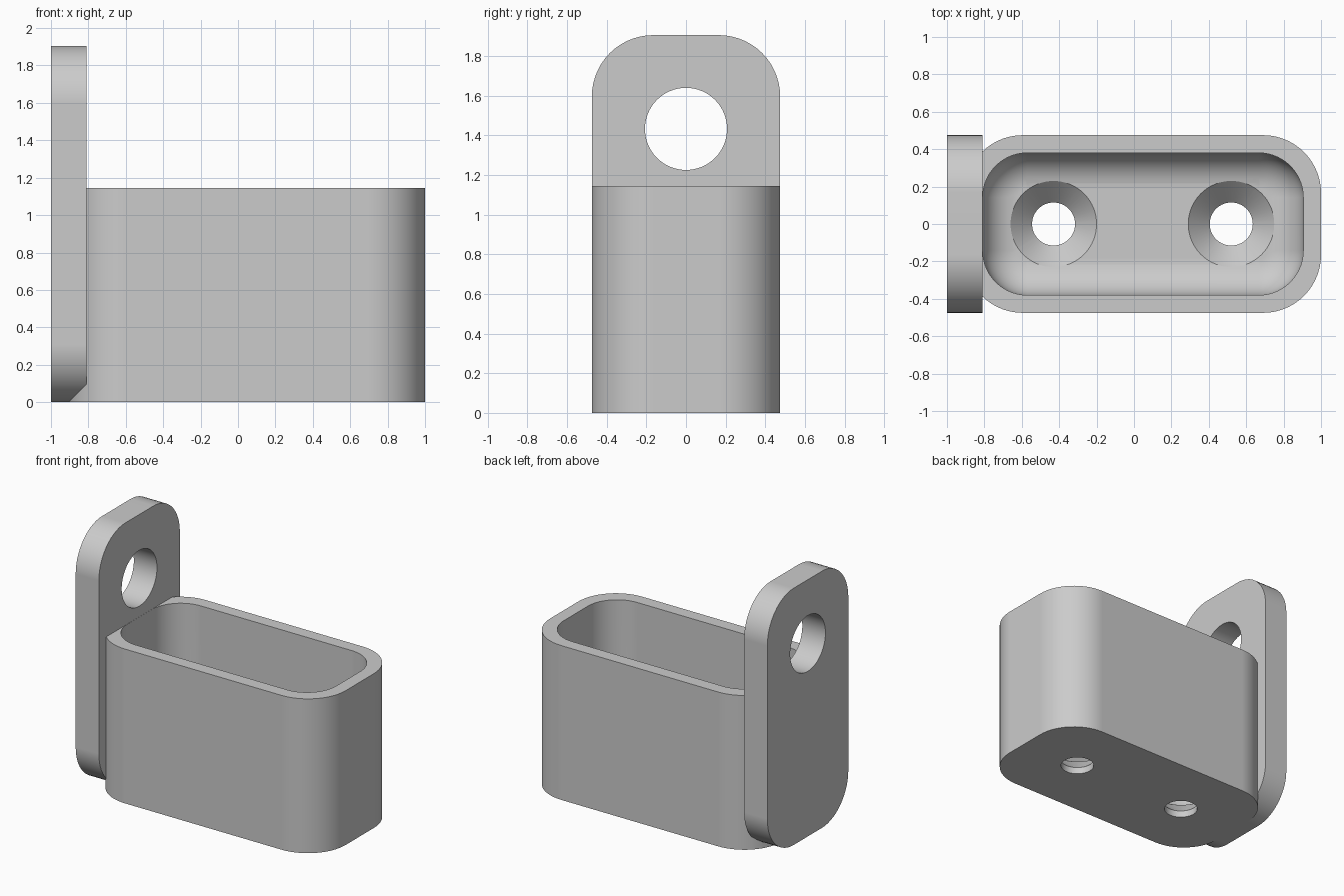
import bpy, bmesh
from math import sin, cos, pi, radians

if "Cube" in bpy.data.objects:
    bpy.data.objects.remove(bpy.data.objects["Cube"], do_unlink=True)

grey = bpy.data.materials.new("light_grey")
grey.use_nodes = True
grey.diffuse_color = (0.6, 0.6, 0.6, 1)
grey.node_tree.nodes["Principled BSDF"].inputs["Base Color"].default_value = (0.6, 0.6, 0.6, 1)


def rounded(a0, a1, b0, b1, r, steps=14):
    """Rounded rectangle outline in 2D."""
    corners = [(a1 - r, b1 - r), (a0 + r, b1 - r), (a0 + r, b0 + r), (a1 - r, b0 + r)]
    return [(a + r * cos(t), b + r * sin(t))
            for k, (a, b) in enumerate(corners)
            for t in [(k + i / steps) * pi / 2 for i in range(steps + 1)]]


def circle(a, b, r, count=64):
    return [(a + r * cos(2 * pi * i / count), b + r * sin(2 * pi * i / count)) for i in range(count)]


def loft(name, sections, axis="z"):
    """Closed solid through (position, outline) sections along an axis."""
    bm = bmesh.new()
    rings = []
    for d, outline in sections:
        rings.append([bm.verts.new((a, b, d) if axis == "z" else (d, a, b)) for a, b in outline])
    n = len(rings[0])
    for low, high in zip(rings, rings[1:]):
        for i in range(n):
            j = (i + 1) % n
            bm.faces.new((low[i], low[j], high[j], high[i]))
    bm.faces.new(rings[0][::-1])
    bm.faces.new(rings[-1])
    bmesh.ops.recalc_face_normals(bm, faces=bm.faces)
    mesh = bpy.data.meshes.new(name)
    bm.to_mesh(mesh)
    bm.free()
    mesh.materials.append(grey)
    obj = bpy.data.objects.new(name, mesh)
    bpy.context.scene.collection.objects.link(obj)
    return obj


def combine(target, other, operation):
    """Apply a boolean and discard the helper."""
    other.hide_render = True
    mod = target.modifiers.new("combine", "BOOLEAN")
    mod.operation, mod.solver, mod.object = operation, "EXACT", other
    bpy.context.view_layer.objects.active = target
    bpy.ops.object.modifier_apply(modifier=mod.name)
    bpy.data.objects.remove(other, do_unlink=True)


# Cup block and upright mounting plate
outer = rounded(-0.905, 1, -0.475, 0.475, 0.31)
bracket = loft("cup_bracket", [(0, outer), (1.145, outer)])
tab = rounded(-0.475, 0.475, 0, 1.905, 0.31)
plate = loft("mounting_plate", [(-1, tab), (-0.81, tab)], "x")
combine(bracket, plate, "UNION")

# Cavity with a filleted floor
floor, fillet = 0.165, 0.19
sections = []
for i in range(11):
    t = i / 10 * pi / 2
    s = fillet * (1 - sin(t))
    sections.append((floor + fillet * (1 - cos(t)),
                     rounded(-0.809 + s, 0.905 - s, -0.38 + s, 0.38 - s, 0.238 - s)))
sections.append((1.5, rounded(-0.809, 0.905, -0.38, 0.38, 0.238)))
combine(bracket, loft("cavity_cutter", sections), "DIFFERENCE")

# Countersunk screw holes in the floor
for x in (-0.43, 0.52):
    profile = [(-0.1, 0.115), (0.05, 0.115), (floor, 0.23), (0.4, 0.23)]
    cutter = loft("screw_cutter", [(z, circle(x, 0, r)) for z, r in profile])
    combine(bracket, cutter, "DIFFERENCE")

# Round hole through the plate
ring = circle(0, 1.432, 0.207)
combine(bracket, loft("plate_hole_cutter", [(-1.2, ring), (-0.6, ring)], "x"), "DIFFERENCE")

# Smooth curved walls, crisp edges
bpy.ops.object.select_all(action="DESELECT")
bracket.select_set(True)
bpy.context.view_layer.objects.active = bracket
bpy.ops.object.shade_smooth_by_angle(angle=radians(30))
weighted = bracket.modifiers.new("flat_face_normals", "WEIGHTED_NORMAL")
weighted.keep_sharp = True
